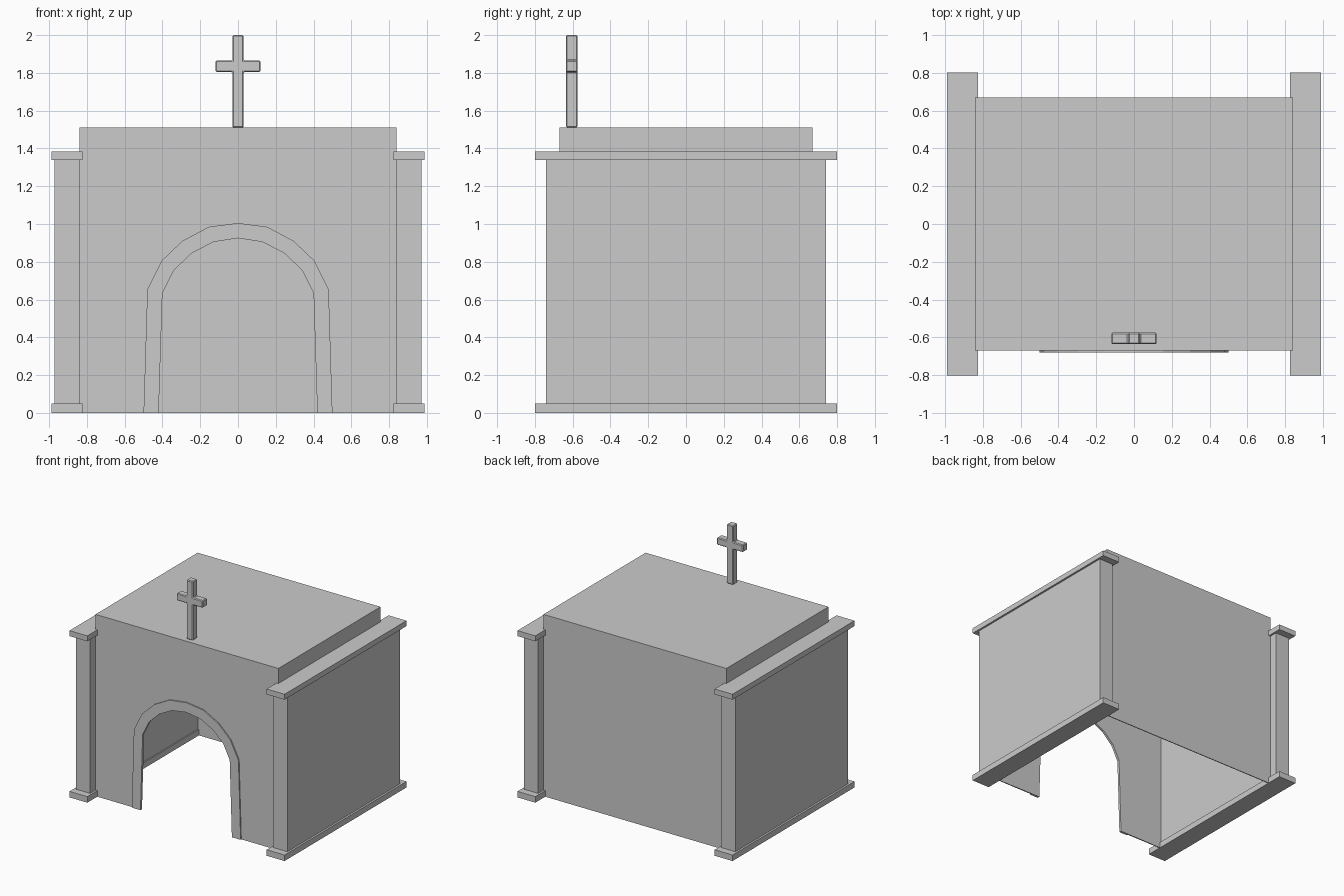
import bpy, bmesh

if "Cube" in bpy.data.objects:
    bpy.data.objects.remove(bpy.data.objects["Cube"])


def finish(name, bm):
    bmesh.ops.recalc_face_normals(bm, faces=bm.faces)
    mesh = bpy.data.meshes.new(name)
    bm.to_mesh(mesh)
    bm.free()
    obj = bpy.data.objects.new(name, mesh)
    bpy.context.collection.objects.link(obj)
    return obj


def box(name, x, y, z):
    bm = bmesh.new()
    bmesh.ops.create_cube(bm, size=1)
    for v in bm.verts:
        for i, (lo, hi) in enumerate((x, y, z)):
            v.co[i] = hi if v.co[i] > 0 else lo
    return finish(name, bm)


def extrude_y(name, polygons, y0, y1):
    """Extrude adjoining polygons in the xz plane along y."""
    bm = bmesh.new()
    for poly in polygons:
        bm.faces.new([bm.verts.new((x, y0, z)) for x, z in poly])
    bmesh.ops.remove_doubles(bm, verts=bm.verts, dist=1e-5)
    ext = bmesh.ops.extrude_face_region(bm, geom=bm.faces[:], use_keep_orig=True)
    moved = [g for g in ext["geom"] if isinstance(g, bmesh.types.BMVert)]
    bmesh.ops.translate(bm, verts=moved, vec=(0, y1 - y0, 0))
    return finish(name, bm)


def arch(half):
    """Mirror a right-hand half profile (foot to crown) into a full arch."""
    return half + [(-x, z) for x, z in reversed(half[:-1])]


outer = arch([(.50, 0), (.48, .655), (.405, .805), (.295, .91), (.155, .985), (0, 1.005)])
inner = arch([(.42, 0), (.40, .635), (.34, .755), (.245, .845), (.13, .905), (0, .925)])

# Hollow chamber, open below, with an arched doorway in the front wall
W, D, H = .84, .67, 1.51
bm = bmesh.new()
front = [(-W, 0), (-W, H), (W, H), (W, 0)]
ring = [bm.verts.new((x, -D, z)) for x, z in front + outer]
bm.faces.new(ring)
back = [bm.verts.new((x, D, z)) for x, z in front]
bm.faces.new(back)
for i in range(3):
    bm.faces.new((ring[i], ring[i + 1], back[i + 1], back[i]))
chamber = finish("chamber_walls", bm)
solid = chamber.modifiers.new("thickness", "SOLIDIFY")
solid.thickness = .01
solid.offset = -1

# Door surround
extrude_y("door_surround",
          [(outer[i], outer[i + 1], inner[i + 1], inner[i]) for i in range(len(outer) - 1)],
          -.68, -.66)

# Side walls with plinth and coping
for side, s in (("left", -1), ("right", 1)):
    for part, a, b, y, z in (("wall", .84, .972, .74, (.05, 1.34)),
                             ("plinth", .824, .988, .80, (0, .05)),
                             ("coping", .824, .988, .80, (1.34, 1.385))):
        box(f"{side}_side_{part}", sorted((s * a, s * b)), (-y, y), z)

# Roof cross
a, b = .03, .12
z0, z1, z2, z3 = H, 1.805, 1.865, 2.0
cross = extrude_y("roof_cross", [
    [(-a, z0), (a, z0), (a, z1), (b, z1), (b, z2), (a, z2),
     (a, z3), (-a, z3), (-a, z2), (-b, z2), (-b, z1), (-a, z1)]], -.635, -.575)
bevel = cross.modifiers.new("edges", "BEVEL")
bevel.width = .006
bevel.segments = 1
